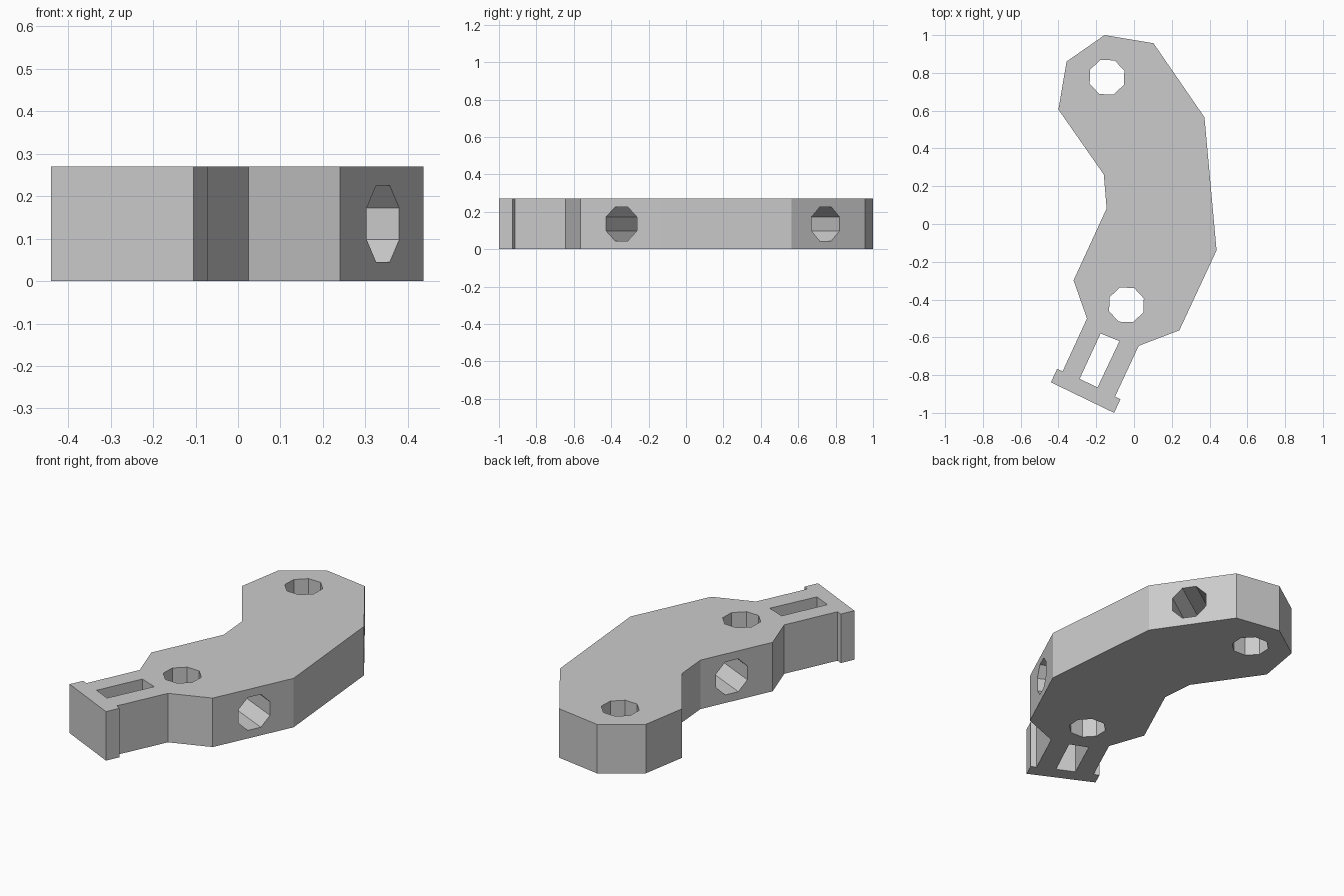
import bpy
import bmesh
from math import radians
from mathutils import Matrix, Vector

HEIGHT = 0.27
HOLE_R = 0.098

if "Cube" in bpy.data.objects:
    bpy.data.objects.remove(bpy.data.objects["Cube"], do_unlink=True)

grey = bpy.data.materials.new("light grey")
grey.use_nodes = True
grey.diffuse_color = (0.6, 0.6, 0.6, 1)
grey.node_tree.nodes["Principled BSDF"].inputs["Base Color"].default_value = (0.6, 0.6, 0.6, 1)


def add_object(name, bm):
    bmesh.ops.recalc_face_normals(bm, faces=bm.faces)
    mesh = bpy.data.meshes.new(name)
    bm.to_mesh(mesh)
    bm.free()
    mesh.materials.append(grey)
    obj = bpy.data.objects.new(name, mesh)
    bpy.context.collection.objects.link(obj)
    return obj


def prism(name, outline, z0, z1):
    """Extrude a flat outline straight up."""
    bm = bmesh.new()
    face = bm.faces.new([bm.verts.new((x, y, z0)) for x, y in outline])
    new = bmesh.ops.extrude_face_region(bm, geom=[face])["geom"]
    verts = [v for v in new if isinstance(v, bmesh.types.BMVert)]
    bmesh.ops.translate(bm, verts=verts, vec=(0, 0, z1 - z0))
    return add_object(name, bm)


def octagon_bore(name, centre, axis, up, turn):
    """Eight-sided cutter along an axis, with a flat towards up."""
    z, y = Vector(axis).normalized(), Vector(up)
    x = y.cross(z)
    frame = Matrix((x, y, z)).transposed().to_4x4()
    bm = bmesh.new()
    bmesh.ops.create_cone(bm, cap_ends=True, segments=8, radius1=HOLE_R,
                          radius2=HOLE_R, depth=2,
                          matrix=Matrix.Translation(centre) @ frame
                          @ Matrix.Rotation(radians(turn), 4, "Z"))
    return add_object(name, bm)


# Curved link with a narrow tail and flanged tip
body = prism("link_body", [
    (-0.156, 1.0), (0.103, 0.957), (0.373, 0.565), (0.437, -0.14),
    (0.24, -0.563), (0.025, -0.645), (-0.10, -0.913), (-0.072, -0.928),
    (-0.105, -1.0), (-0.44, -0.838), (-0.407, -0.767), (-0.378, -0.78),
    (-0.249, -0.50), (-0.32, -0.298), (-0.145, 0.082), (-0.16, 0.262),
    (-0.40, 0.606), (-0.357, 0.86)], 0, HEIGHT)

# Upright pin holes, cross bores and tail slot
mid = HEIGHT / 2
cutters = [
    octagon_bore("upper_pin_cutter", (-0.143, 0.777, mid), (0, 0, 1), (0, 1, 0), 20.5),
    octagon_bore("lower_pin_cutter", (-0.04, -0.428, mid), (0, 0, 1), (0, 1, 0), 20.5),
    octagon_bore("upper_cross_cutter", (0.248, 0.746, mid), (0.392, 0.27, 0), (0, 0, 1), 22.5),
    octagon_bore("lower_cross_cutter", (0.341, -0.345, mid), (0.423, -0.197, 0), (0, 0, 1), 22.5),
    prism("slot_cutter", [(-0.177, -0.58), (-0.077, -0.62),
                          (-0.193, -0.865), (-0.288, -0.82)], -0.1, HEIGHT + 0.1),
]
for cutter in cutters:
    cutter.hide_render = True
    cutter.hide_viewport = True
    cutter.display_type = "WIRE"
    cut = body.modifiers.new(cutter.name, "BOOLEAN")
    cut.operation = "DIFFERENCE"
    cut.solver = "EXACT"
    cut.object = cutter
